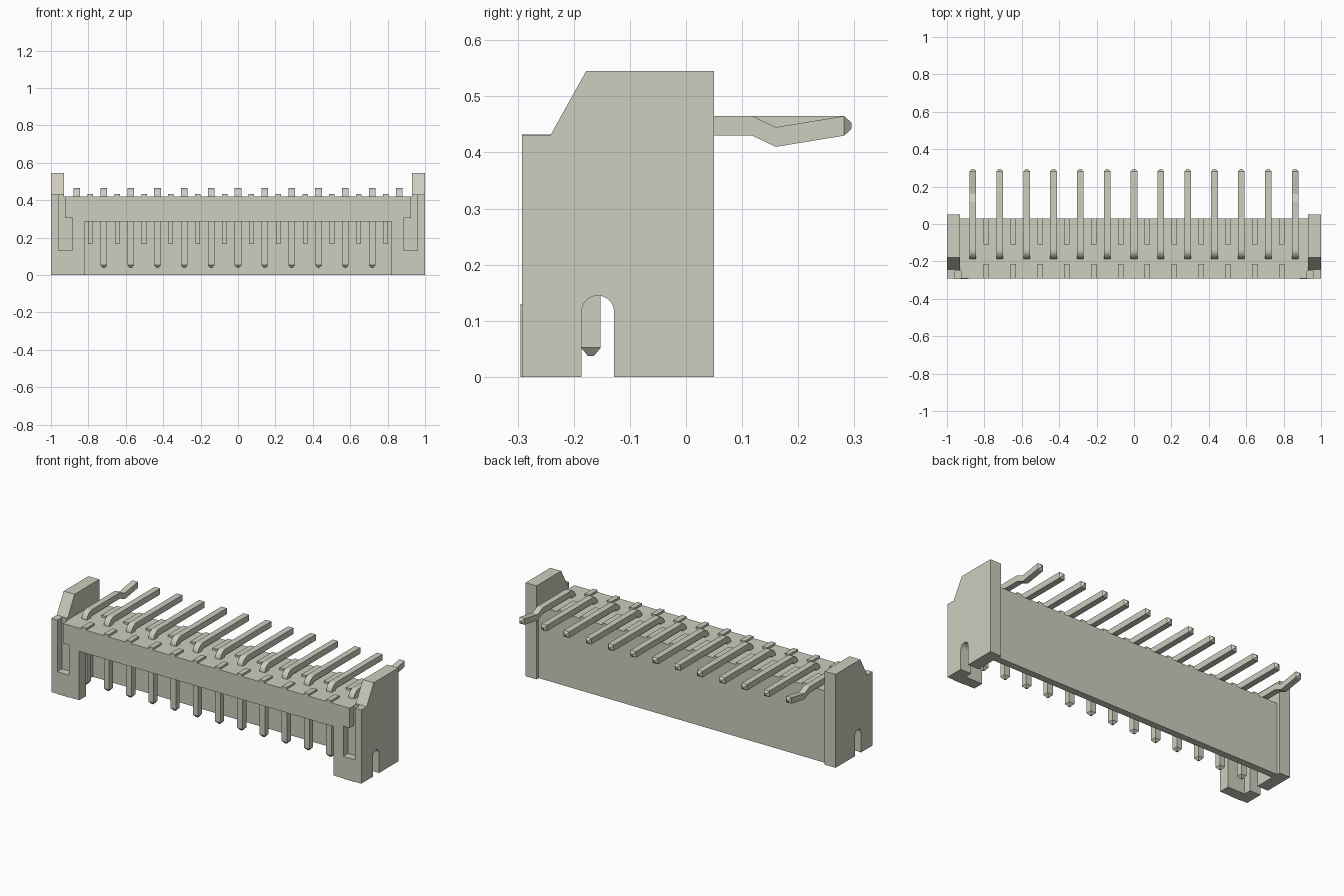
import bpy, bmesh, math

cube = bpy.data.objects.get("Cube")
if cube:
    bpy.data.objects.remove(cube, do_unlink=True)

ivory = bpy.data.materials.new("warm_ivory_grey")
ivory.use_nodes = True
colour = (0.62, 0.61, 0.52, 1)
ivory.diffuse_color = colour
ivory.node_tree.nodes["Principled BSDF"].inputs["Base Color"].default_value = colour

PITCH, PINS = 0.1435, 13
FRONT, BACK, TOP = -0.292, 0.03, 0.42


def finish(bm, name):
    bmesh.ops.recalc_face_normals(bm, faces=bm.faces)
    mesh = bpy.data.meshes.new(name)
    bm.to_mesh(mesh)
    bm.free()
    mesh.materials.append(ivory)
    obj = bpy.data.objects.new(name, mesh)
    bpy.context.collection.objects.link(obj)
    return obj


def extrude_x(name, profile, x0, x1):
    """Extrude a y-z outline from x0 to x1."""
    bm = bmesh.new()
    face = bm.faces.new([bm.verts.new((x0, y, z)) for y, z in profile])
    out = bmesh.ops.extrude_face_region(bm, geom=[face])["geom"]
    verts = [v for v in out if isinstance(v, bmesh.types.BMVert)]
    bmesh.ops.translate(bm, verts=verts, vec=(x1 - x0, 0, 0))
    return finish(bm, name)


def box(name, x0, x1, y0, y1, z0, z1):
    return extrude_x(name, [(y0, z0), (y1, z0), (y1, z1), (y0, z1)], x0, x1)


def pin(name, x, path, half=0.0175):
    """Sweep a square section; path holds y, z, normal angle and scale."""
    bm = bmesh.new()
    rings = []
    for y, z, angle, scale in path:
        r = half * scale
        dy, dz = r * math.cos(angle), r * math.sin(angle)
        rings.append([bm.verts.new((x + sx * r, y + sn * dy, z + sn * dz))
                      for sx, sn in ((-1, -1), (1, -1), (1, 1), (-1, 1))])
    for a, b in zip(rings, rings[1:]):
        for i in range(4):
            j = (i + 1) % 4
            bm.faces.new((a[i], a[j], b[j], b[i]))
    bm.faces.new(rings[0])
    bm.faces.new(rings[-1])
    return finish(bm, name)


# Housing shell
box("back_wall", -0.93, 0.93, -0.01, BACK, 0, TOP)
box("roof", -0.93, 0.93, -0.23, BACK, 0.34, TOP)
box("front_wall", -0.82, 0.82, FRONT, -0.23, 0.285, TOP)

# Side walls with an arched notch and a chamfered ear
arch = [(-0.157 + 0.029 * math.cos(a), 0.116 + 0.029 * math.sin(a))
        for a in [math.pi * i / 10 for i in range(11)]]
notch = [(-0.128, 0)] + arch + [(-0.186, 0)]
rear = [(-0.242, 0.43), (-0.178, 0.545), (0.05, 0.545), (0.05, 0)]
outer = [(FRONT, 0), (FRONT, 0.43)] + rear + notch
inner = [(-0.25, 0), (-0.25, 0.43)] + rear + notch

for side, s in (("left", 1), ("right", -1)):
    def side_box(name, x0, x1, *rest):
        box(f"{side}_{name}", s * x0, s * x1, *rest)
    extrude_x(f"{side}_outer_wall", outer, s * 0.96, s)
    extrude_x(f"{side}_inner_wall", inner, s * 0.93, s * 0.96)
    # Front corner with its stepped slot
    side_box("corner_column", 0.82, 0.885, FRONT, -0.23, 0, TOP)
    side_box("slot_back", 0.885, 0.96, -0.25, -0.23, 0, TOP)
    side_box("slot_ledge", 0.885, 0.96, -0.295, -0.25, 0, 0.13)
    side_box("slot_shoulder", 0.885, 0.925, FRONT, -0.25, 0.305, TOP)

# Ridges between pins, on the roof and inside the cavity
for i in range(PINS - 1):
    x = (i - (PINS - 2) / 2) * PITCH
    box(f"front_ridge_{i + 1}", x - 0.015, x + 0.015, FRONT, -0.215, TOP - 0.01, 0.432)
    box(f"back_ridge_{i + 1}", x - 0.015, x + 0.015, -0.11, BACK, TOP - 0.01, 0.432)
    box(f"cavity_rib_{i + 1}", x - 0.0125, x + 0.0125, -0.05, 0, 0.165, 0.35)

# Bent contact pins; the two end pins carry a kink
UP = math.pi / 2
stem = [(-0.1695, 0.037, math.pi, 0.3), (-0.1695, 0.052, math.pi, 1)]
for k in range(7):
    a = math.pi - UP * k / 6
    stem.append((-0.1395 + 0.03 * math.cos(a), 0.4175 + 0.03 * math.sin(a), a, 1))
kink = [(0.118, 0.4475, UP, 1), (0.16, 0.4275, UP, 1)]
tip = [(0.282, 0.4475, UP, 1), (0.295, 0.4475, UP, 0.3)]
for i in range(PINS):
    is_end = i in (0, PINS - 1)
    pin(f"contact_pin_{i + 1}", (i - (PINS - 1) / 2) * PITCH,
        stem + (kink if is_end else []) + tip)
